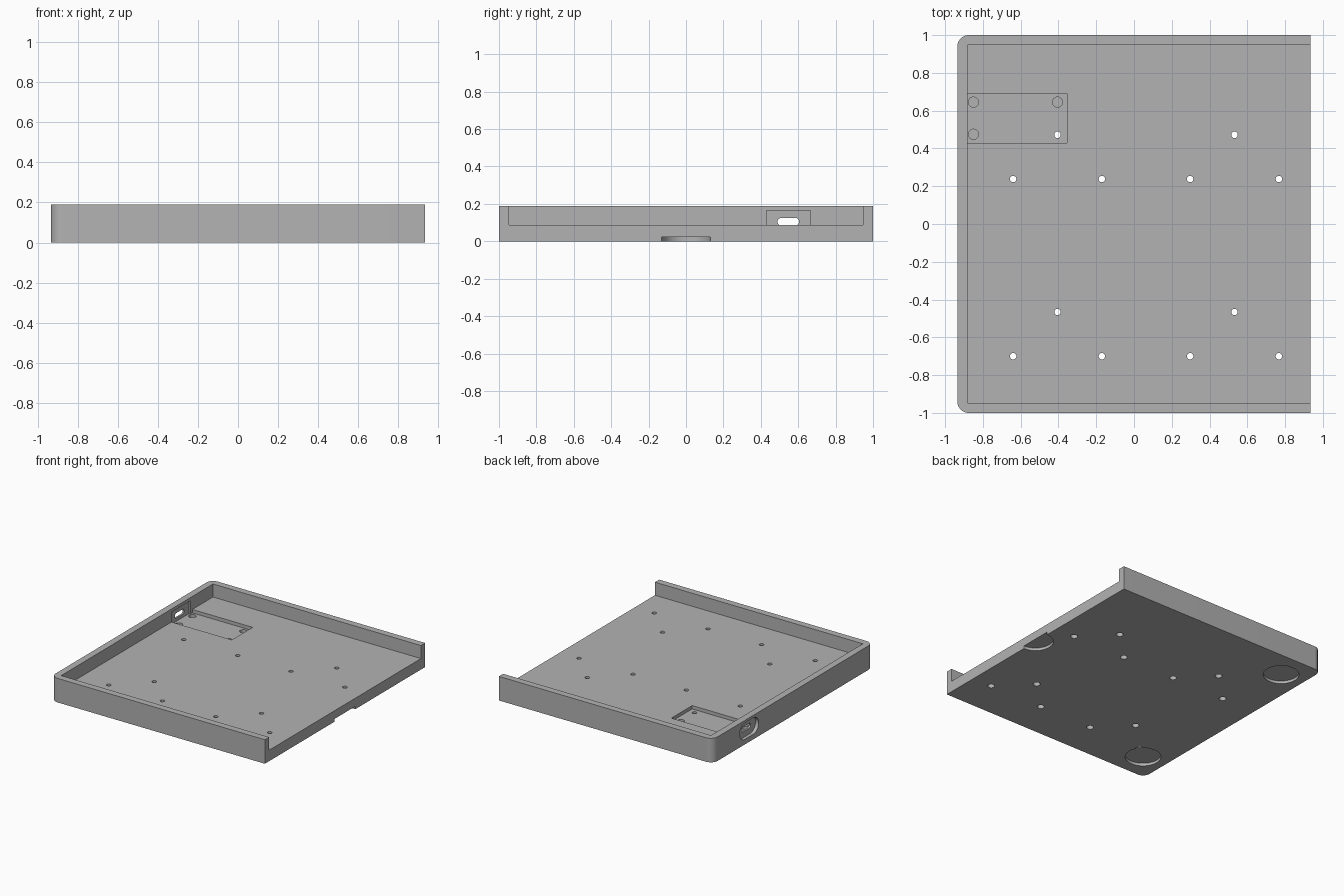
import bpy, bmesh, math
from mathutils import Matrix

cube = bpy.data.objects.get("Cube")
if cube:
    bpy.data.objects.remove(cube, do_unlink=True)

# Main dimensions
HX, HY, HEIGHT = 0.935, 1.0, 0.19
WALL, FLOOR, POCKET = 0.053, 0.087, 0.06
CORNER = 0.06

grey = bpy.data.materials.new("plain_grey")
grey.use_nodes = True
colour = (0.45, 0.45, 0.45, 1)
grey.diffuse_color = colour
grey.node_tree.nodes["Principled BSDF"].inputs["Base Color"].default_value = colour


def prism(name, outline, low, high):
    """Extrude an outline in x, y from low to high."""
    bm = bmesh.new()
    face = bm.faces.new([bm.verts.new((x, y, low)) for x, y in outline])
    top = bmesh.ops.extrude_face_region(bm, geom=[face])["geom"]
    verts = [v for v in top if isinstance(v, bmesh.types.BMVert)]
    bmesh.ops.translate(bm, verts=verts, vec=(0, 0, high - low))
    bmesh.ops.recalc_face_normals(bm, faces=bm.faces)
    mesh = bpy.data.meshes.new(name)
    bm.to_mesh(mesh)
    bm.free()
    mesh.materials.append(grey)
    obj = bpy.data.objects.new(name, mesh)
    bpy.context.collection.objects.link(obj)
    return obj


def arc(cx, cy, r, start, end, steps):
    return [(cx + r * math.cos(math.radians(start + (end - start) * i / steps)),
             cy + r * math.sin(math.radians(start + (end - start) * i / steps)))
            for i in range(steps + 1)]


def box(name, x0, x1, y0, y1, z0, z1):
    return prism(name, [(x0, y0), (x1, y0), (x1, y1), (x0, y1)], z0, z1)


def disc(name, x, y, r, z0, z1, sides=32):
    return prism(name, arc(x, y, r, 0, 360, sides)[:-1], z0, z1)


def stadium(name, y, z, width, height, x0, x1):
    """Rounded slot running along x through the side wall."""
    r, d = height / 2, (width - height) / 2
    outline = arc(0, d, r, 0, 180, 16) + arc(0, -d, r, 180, 360, 16)
    obj = prism(name, outline, x0, x1)
    turn = Matrix(((0, 0, 1, 0), (0, 1, 0, y), (-1, 0, 0, z), (0, 0, 0, 1)))
    obj.data.transform(turn)
    return obj


def cut(target, cutter):
    mod = target.modifiers.new(cutter.name, "BOOLEAN")
    mod.operation = "DIFFERENCE"
    mod.solver = "EXACT"
    mod.object = cutter
    cutter.hide_render = True
    bpy.context.view_layer.update()
    bpy.context.view_layer.objects.active = target
    bpy.ops.object.modifier_apply(modifier=mod.name)
    bpy.data.objects.remove(cutter, do_unlink=True)


# Tray block with two rounded corners on the closed side
outline = ([(HX, -HY), (HX, HY)]
           + arc(-HX + CORNER, HY - CORNER, CORNER, 90, 180, 12)
           + arc(-HX + CORNER, -HY + CORNER, CORNER, 180, 270, 12))
tray = prism("tray", outline, 0, HEIGHT)

# Main cavity, open on one side
inner_x, inner_y = -HX + WALL, HY - WALL
cut(tray, box("cavity", inner_x, HX + 0.1, -inner_y, inner_y, FLOOR, HEIGHT + 0.1))

# Sunken board pocket and the recess behind the port
cut(tray, box("board_pocket", inner_x, -0.355, 0.43, 0.69, POCKET, FLOOR + 0.05))
cut(tray, box("port_recess", inner_x - 0.012, inner_x + 0.02, 0.43, 0.665, POCKET, 0.165))

# Port: wide plug recess outside, small slot through the wall
cut(tray, stadium("plug_recess", 0.547, 0.105, 0.235, 0.13, -HX - 0.1, -HX + 0.027))
cut(tray, stadium("port_slot", 0.547, 0.105, 0.115, 0.04, -HX - 0.1, inner_x + 0.02))

# Blind mounting holes in the pocket
for x, y in ((-0.85, 0.645), (-0.405, 0.645), (-0.85, 0.475)):
    cut(tray, disc("board_hole", x, y, 0.027, 0.03, POCKET + 0.01))

# Round foot recesses underneath, one cut by the open edge
for x, y in ((-0.74, 0.78), (-0.74, -0.78), (HX, 0)):
    cut(tray, disc("foot_recess", x, y, 0.13, -0.1, 0.022, 64))

# Counterbored screw holes through the floor
rows = {0.472: (-0.405, 0.532), 0.238: (-0.64, -0.17, 0.297, 0.767)}
for y, columns in rows.items():
    for x in columns:
        for row in (y, y - 0.938):
            cut(tray, disc("screw_hole", x, row, 0.017, -0.1, HEIGHT))
            cut(tray, disc("screw_head", x, row, 0.026, -0.1, 0.04))

# Smooth the round walls, keep edges sharp
bpy.ops.object.select_all(action="DESELECT")
tray.select_set(True)
bpy.context.view_layer.objects.active = tray
bpy.ops.object.shade_smooth_by_angle(angle=math.radians(30))
